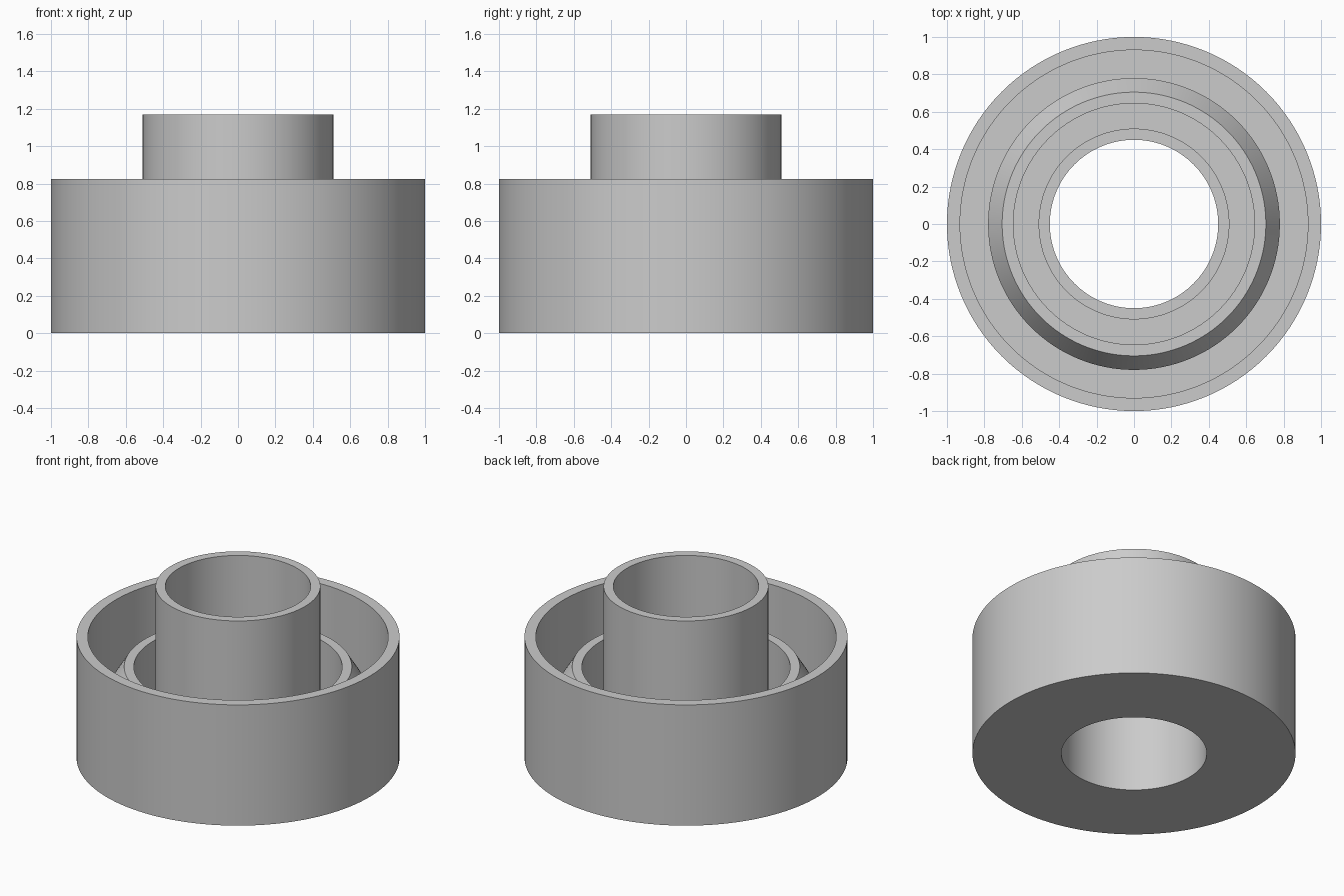
import bpy
import bmesh
import math

cube = bpy.data.objects.get("Cube")
if cube:
    bpy.data.objects.remove(cube, do_unlink=True)

SEGMENTS = 128

grey = bpy.data.materials.new("light_grey")
grey.use_nodes = True
colour = (0.6, 0.6, 0.6, 1.0)
grey.diffuse_color = colour
grey.node_tree.nodes["Principled BSDF"].inputs["Base Color"].default_value = colour


def lathe(name, profile):
    """Turn a closed (radius, height) profile around the z axis."""
    bm = bmesh.new()
    verts = [bm.verts.new((r, 0, z)) for r, z in profile]
    edges = [bm.edges.new((v, verts[(i + 1) % len(verts)]))
             for i, v in enumerate(verts)]
    bmesh.ops.spin(bm, geom=verts + edges, cent=(0, 0, 0), axis=(0, 0, 1),
                   angle=math.tau, steps=SEGMENTS, use_merge=True)
    bmesh.ops.remove_doubles(bm, verts=bm.verts[:], dist=0.0001)
    bmesh.ops.recalc_face_normals(bm, faces=bm.faces[:])
    mesh = bpy.data.meshes.new(name)
    bm.to_mesh(mesh)
    bm.free()
    mesh.materials.append(grey)
    obj = bpy.data.objects.new(name, mesh)
    bpy.context.collection.objects.link(obj)
    bpy.ops.object.select_all(action="DESELECT")
    obj.select_set(True)
    bpy.context.view_layer.objects.active = obj
    bpy.ops.object.shade_smooth_by_angle(angle=math.radians(30))
    return obj


# Outer wall, floor and tall central tube
floor = 0.07
lathe("cup_with_centre_tube", [
    (0.45, 0), (1, 0), (1, 0.825), (0.93, 0.825),
    (0.93, floor), (0.51, floor), (0.51, 1.17), (0.45, 1.17)])

# Middle ring with ridged outside, sunk slightly into the floor
root, crest, top, half_pitch = 0.705, 0.78, 0.62, 0.12
ridges = [(crest if i % 2 else root, top - i * half_pitch) for i in range(5)]
lathe("ridged_middle_ring",
      [(0.645, top)] + ridges + [(root, floor - 0.02), (0.645, floor - 0.02)])
